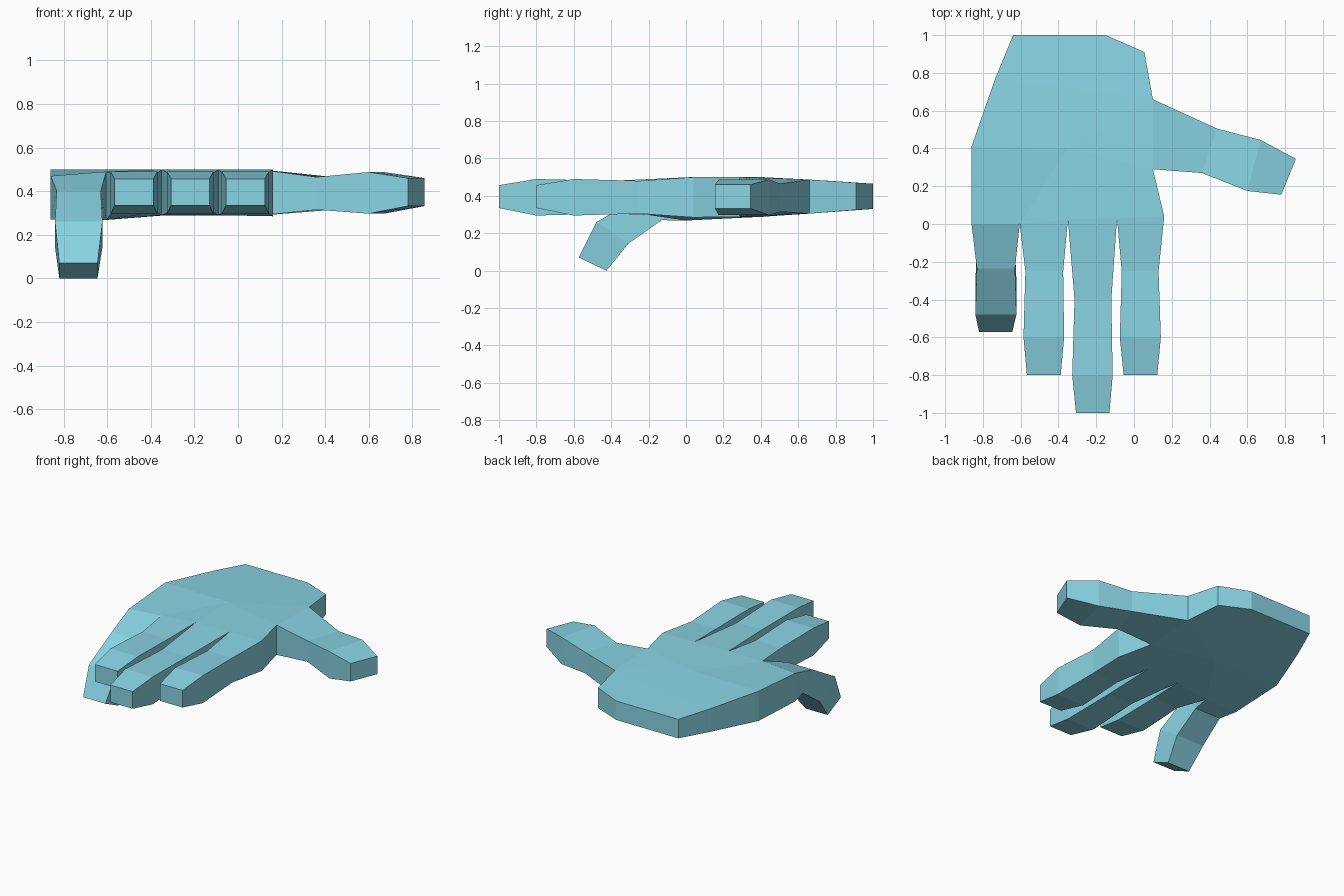
import bpy, bmesh

if "Cube" in bpy.data.objects:
    bpy.data.objects.remove(bpy.data.objects["Cube"])

bm = bmesh.new()


def pair(x, y, zb, zt, lean=0.0):
    """Bottom and top vertex of one outline point; lean shifts the bottom in y."""
    return bm.verts.new((x, y + lean, zb)), bm.verts.new((x, y, zt))


def wall(a, b):
    bm.faces.new((a[0], b[0], b[1], a[1]))


def digit(a, b, sections):
    """Loft a four-sided digit from palm edge a-b through the sections."""
    for (xl, yl), (xr, yr), zb, zt, lean in sections:
        c, d = pair(xl, yl, zb, zt, lean), pair(xr, yr, zb, zt, lean)
        for p, q, r, s in ((a[0], b[0], d[0], c[0]), (a[1], b[1], d[1], c[1]),
                           (a[0], a[1], c[1], c[0]), (b[0], b[1], d[1], d[0])):
            bm.faces.new((p, q, r, s))
        a, b = c, d
    wall(a, b)


# Palm outline points: x, y, bottom z, top z
P = {k: pair(*v) for k, v in {
    "A": (-0.86, 0.0, 0.27, 0.47), "B": (-0.605, 0.0, 0.268, 0.49),
    "C": (-0.35, 0.025, 0.29, 0.50), "D": (-0.09, 0.03, 0.29, 0.50),
    "E": (0.16, 0.04, 0.285, 0.50), "H": (0.10, 0.29, 0.288, 0.50),
    "I": (0.10, 0.66, 0.305, 0.487), "J": (0.055, 0.91, 0.325, 0.47),
    "K": (-0.15, 1.0, 0.33, 0.465), "L": (-0.64, 1.0, 0.33, 0.465),
    "M": (-0.735, 0.77, 0.315, 0.48), "F": (-0.86, 0.41, 0.288, 0.50),
    "G": (-0.35, 0.40, 0.288, 0.50)}.items()}

# Palm top and underside, then the side walls without digits
for face in ("ABGF", "BCG", "CDG", "DEHG", "GHI", "GIMF", "MIJKL"):
    for side in (0, 1):
        bm.faces.new([P[k][side] for k in face])
for e in ("EH", "IJ", "JK", "KL", "LM", "MF", "FA"):
    wall(P[e[0]], P[e[1]])


# Three straight fingers: (left x, right x, y) for each joint
depths = ((0.305, 0.48), (0.295, 0.49), (0.335, 0.457))
for edge, joints in (
        ("BC", ((-0.575, -0.375, -0.25), (-0.585, -0.37, -0.6), (-0.567, -0.388, -0.8))),
        ("CD", ((-0.315, -0.12, -0.4), (-0.327, -0.113, -0.8), (-0.307, -0.13, -1.0))),
        ("DE", ((-0.065, 0.13, -0.25), (-0.075, 0.142, -0.6), (-0.055, 0.123, -0.8)))):
    digit(P[edge[0]], P[edge[1]],
          [((l, y), (r, y), zb, zt, 0) for (l, r, y), (zb, zt) in zip(joints, depths)])

# Little finger curling down
digit(P["A"], P["B"], [
    ((-0.832, -0.235), (-0.63, -0.235), 0.27, 0.40, 0.105),
    ((-0.84, -0.478), (-0.622, -0.478), 0.145, 0.26, 0.17),
    ((-0.82, -0.573), (-0.645, -0.573), 0.0, 0.07, 0.148)])

# Thumb
digit(P["H"], P["I"], [
    ((0.36, 0.27), (0.44, 0.505), 0.315, 0.465, 0),
    ((0.60, 0.175), (0.67, 0.445), 0.297, 0.488, 0),
    ((0.78, 0.155), (0.857, 0.345), 0.332, 0.46, 0)])

bmesh.ops.recalc_face_normals(bm, faces=bm.faces)
mesh = bpy.data.meshes.new("hand")
bm.to_mesh(mesh)
bm.free()
hand = bpy.data.objects.new("hand", mesh)
bpy.context.collection.objects.link(hand)

mat = bpy.data.materials.new("light_blue")
mat.diffuse_color = (0.25, 0.66, 0.77, 1)
mat.use_nodes = True
mat.node_tree.nodes["Principled BSDF"].inputs["Base Color"].default_value = mat.diffuse_color
mesh.materials.append(mat)
